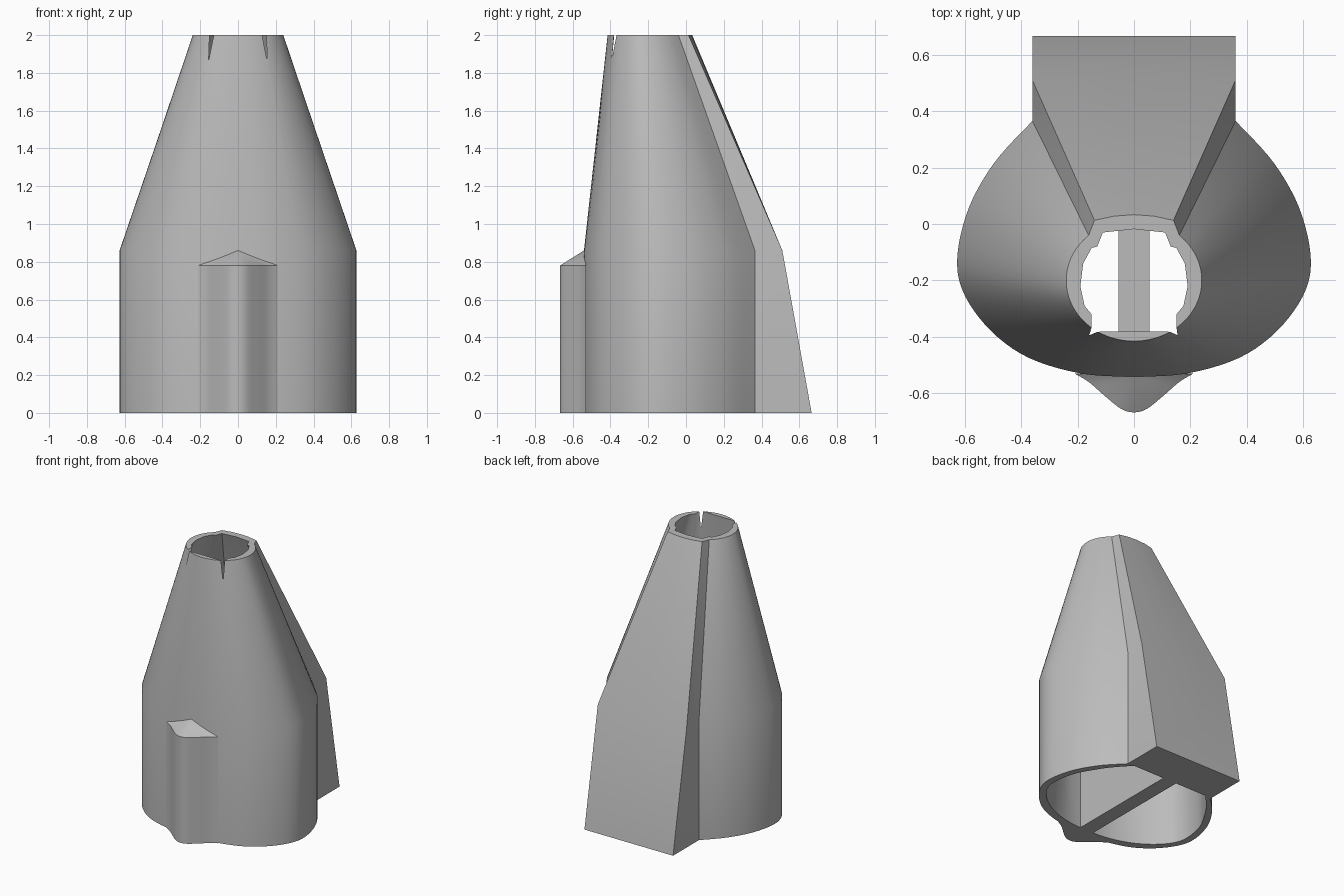
import bpy, bmesh, math

old = bpy.data.objects.get("Cube")
if old:
    bpy.data.objects.remove(old)

grey = bpy.data.materials.new("plain grey")
grey.use_nodes = True
colour = (0.5, 0.5, 0.5, 1)
grey.diffuse_color = colour
grey.node_tree.nodes["Principled BSDF"].inputs["Base Color"].default_value = colour


def curve(keys, smooth=True, steps=6):
    """Sample an open path, either rounded through its keys or straight."""
    out = []
    for i in range(len(keys) - 1):
        p1, p2 = keys[i], keys[i + 1]
        # the path is mirrored at its first key
        p0 = keys[i - 1] if i else (-p2[0], p2[1])
        p3 = keys[i + 2] if i + 2 < len(keys) else p2
        for s in range(steps):
            t = s / steps
            if smooth:
                out.append(tuple(0.5 * (2 * b + (c - a) * t + (2 * a - 5 * b + 4 * c - d) * t * t
                                        + (3 * b - a - 3 * c + d) * t ** 3)
                                 for a, b, c, d in zip(p0, p1, p2, p3)))
            else:
                out.append(tuple(b + (c - b) * t for b, c in zip(p1, p2)))
    return out + [keys[-1]]


def mirrored(half):
    """Close a half outline that runs from the front centre to the back centre."""
    return half + [(-x, y) for x, y in reversed(half) if abs(x) > 1e-6]


def loft(name, sections, apex=None):
    """Skin (outline, height) sections; end in a flat cap or a point."""
    bm = bmesh.new()
    rings = [[bm.verts.new((x, y, z)) for x, y in outline] for outline, z in sections]
    n = len(rings[0])
    for low, high in zip(rings, rings[1:]):
        for i in range(n):
            j = (i + 1) % n
            bm.faces.new((low[i], low[j], high[j], high[i]))
    bm.faces.new(rings[0])
    if apex:
        tip = bm.verts.new(apex)
        for i in range(n):
            bm.faces.new((rings[-1][i], rings[-1][(i + 1) % n], tip))
    else:
        bm.faces.new(rings[-1])
    bmesh.ops.recalc_face_normals(bm, faces=bm.faces)
    mesh = bpy.data.meshes.new(name)
    bm.to_mesh(mesh)
    bm.free()
    mesh.materials.append(grey)
    ob = bpy.data.objects.new(name, mesh)
    bpy.context.collection.objects.link(ob)
    return ob


def activate(ob):
    bpy.ops.object.select_all(action='DESELECT')
    ob.select_set(True)
    bpy.context.view_layer.objects.active = ob


# Outer housing: rounded body tapering to a round neck, with a wedge at the back
base = curve([(0, -.54), (.2, -.527), (.4, -.46), (.55, -.33), (.625, -.17),
              (.595, .03), (.5, .21), (.36, .365)])
count = len(base)
neck = []
for i in range(count):
    a = math.radians(138) * i / (count - 1)
    neck.append((.24 * math.sin(a), -.2 - .215 * math.cos(a)))
foot = [(.36, .665), (.18, .665), (0, .665)]
knee = [(.36, .51), (.18, .51), (0, .51)]
lip = [(.14, .013), (.07, .028), (0, .033)]
housing = loft("housing", [(mirrored(base + foot), 0),
                           (mirrored(base + knee), .86),
                           (mirrored(neck + lip), 2)])

# Hollow inside, open at both ends
wide = curve([(0, -.49), (.19, -.475), (.37, -.41), (.51, -.3), (.575, -.17),
              (.55, .02), (.465, .18), (.4, .27), (.31, .37)])
narrow = curve([(0, -.38), (.15, -.382), (.15, -.32), (.175, -.29), (.19, -.22),
                (.18, -.14), (.15, -.085), (.13, -.08), (.11, -.03)], smooth=False)
inner_low = mirrored(wide + [(0, .37)])
inner_top = mirrored(narrow + [(0, -.018)])
cutter = loft("hollow_cutter", [(inner_low, -.05), (inner_low, .86),
                                (inner_top, 2), (inner_top, 2.05)])
cutter.hide_render = True
cut = housing.modifiers.new("hollow", 'BOOLEAN')
cut.operation = 'DIFFERENCE'
cut.solver = 'EXACT'
cut.object = cutter
activate(housing)
bpy.ops.object.modifier_apply(modifier=cut.name)
bpy.data.objects.remove(cutter)

# Front rib with a sloped cap
rib_half = curve([(0, -.667), (.045, -.655), (.1, -.612), (.16, -.56), (.21, -.53)])
rib = mirrored(rib_half + [(0, -.52)])
front_rib = loft("front_rib", [(rib, 0), (rib, .78)], apex=(0, -.54, .86))

# Dividing wall from front to back
strip = mirrored([(0, -.51), (.055, -.51), (.055, .39), (0, .39)])
strip = [p for i, p in enumerate(strip) if p[0] != 0]
loft("dividing_wall", [(strip, 0), (strip, .86)])

# Smooth the rounded walls, keep the edges crisp
for ob in (housing, front_rib):
    activate(ob)
    bpy.ops.object.shade_smooth_by_angle(angle=math.radians(28))
